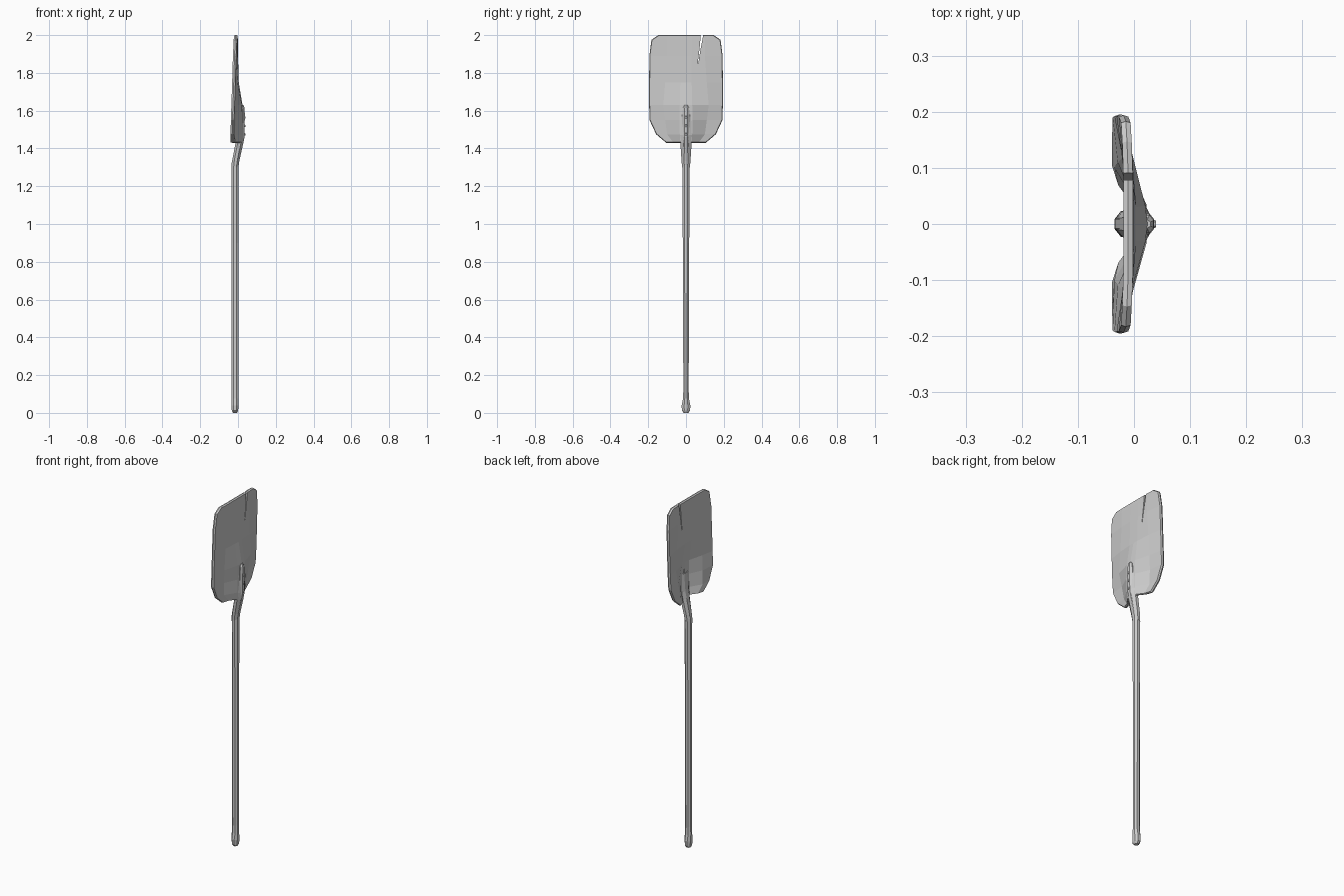
import bpy, bmesh, math
from mathutils import Matrix

if "Cube" in bpy.data.objects:
    bpy.data.objects.remove(bpy.data.objects["Cube"])


def finish(bm, name):
    bmesh.ops.recalc_face_normals(bm, faces=bm.faces)
    me = bpy.data.meshes.new(name)
    bm.to_mesh(me)
    bm.free()
    ob = bpy.data.objects.new(name, me)
    bpy.context.collection.objects.link(ob)
    return ob


def loft(name, sections, sides=8):
    """Faceted tube through (z, centre x, radius x, radius y) sections."""
    bm = bmesh.new()
    k = 1 / math.cos(math.pi / sides)
    rings = []
    for z, cx, rx, ry in sections:
        angles = [(i + .5) * math.tau / sides for i in range(sides)]
        rings.append([bm.verts.new((cx + rx * k * math.cos(a), ry * k * math.sin(a), z)) for a in angles])
    for a, b in zip(rings, rings[1:]):
        for i in range(sides):
            j = (i + 1) % sides
            bm.faces.new((a[i], a[j], b[j], b[i]))
    bm.faces.new(rings[0][::-1])
    bm.faces.new(rings[-1])
    return finish(bm, name)


# wooden handle: knob, long shaft, kink behind the blade, rounded tip
loft("handle", [
    (0.0, -.016, .011, .012), (.012, -.016, .017, .022), (.04, -.016, .018, .023),
    (.075, -.016, .019, .016), (.12, -.016, .018, .014), (.9, -.016, .018, .017),
    (1.32, -.015, .019, .020), (1.46, .014, .021, .021), (1.58, .020, .016, .020),
    (1.615, .022, .013, .016), (1.63, .020, .009, .008)])

# steel socket hugging the kink of the handle
loft("socket", [
    (1.30, -.016, .018, .021), (1.34, -.011, .019, .024), (1.43, .007, .020, .030),
    (1.47, .012, .018, .034), (1.57, .014, .013, .035)])

# scooped blade: z, back-face x at four columns, y of the columns
rows = [
    (2.000, (-.002, -.002, -.002, -.004), (0, .03, .09, .147)),
    (1.975, (-.001, -.001, -.002, -.006), (0, .03, .10, .183)),
    (1.890, (.000, .000, -.002, -.010), (0, .03, .10, .194)),
    (1.750, (.004, .004, -.002, -.014), (0, .03, .11, .195)),
    (1.630, (.024, .020, -.002, -.018), (0, .033, .12, .195)),
    (1.550, (.026, .022, -.012, -.021), (0, .035, .11, .193)),
    (1.475, (.026, .021, -.018, -.022), (0, .033, .10, .158)),
    (1.430, (.024, .018, -.011, -.022), (0, .030, .07, .105))]
bm = bmesh.new()
grid = []
for z, xs, ys in rows:
    pts = [(xs[i], -ys[i]) for i in (3, 2, 1)] + [(xs[i], ys[i]) for i in range(4)]
    grid.append([bm.verts.new((x, y, z)) for x, y in pts])
for a, b in zip(grid, grid[1:]):
    for i in range(6):
        bm.faces.new((a[i], a[i + 1], b[i + 1], b[i]))

# give the plate thickness towards the hollow side
back = list(bm.faces)
rim = [e for e in bm.edges if e.is_boundary]
copy = bmesh.ops.duplicate(bm, geom=list(bm.verts) + list(bm.edges) + back)
vmap = copy["vert_map"]
for row in grid:
    for v in row:
        vmap[v].co.x -= .017
mids = {}
for e in rim:
    for v in e.verts:
        if v not in mids:
            mids[v] = bm.verts.new(v.co + (vmap[v].co - v.co) * .5)
            for w in (v, vmap[v]):
                w.co.y *= .985
                w.co.z = 1.72 + (w.co.z - 1.72) * .99
for e in rim:
    a, b = e.verts
    bm.faces.new((a, b, mids[b], mids[a]))
    bm.faces.new((mids[a], mids[b], vmap[b], vmap[a]))
blade = finish(bm, "blade")

# wedge cutter for the crack in the leading edge
bm = bmesh.new()
outline = [(.080, 2.02), (.095, 2.02), (.076, 1.92), (.064, 1.845), (.062, 1.85), (.072, 1.93)]
lo = [bm.verts.new((-.08, y, z)) for y, z in outline]
hi = [bm.verts.new((.08, y, z)) for y, z in outline]
bm.faces.new(lo)
bm.faces.new(hi[::-1])
for i in range(len(outline)):
    j = (i + 1) % len(outline)
    bm.faces.new((lo[i], hi[i], hi[j], lo[j]))
cutter = finish(bm, "crack_cutter")
cutter.hide_render = True
cutter.hide_set(True)
cut = blade.modifiers.new("crack", 'BOOLEAN')
cut.operation = 'DIFFERENCE'
cut.solver = 'EXACT'
cut.object = cutter

# three rivets down the back of the handle
for n, z in enumerate((1.475, 1.52, 1.565)):
    bm = bmesh.new()
    m = Matrix.Translation((.035, 0, z)) @ Matrix.Rotation(math.pi / 2, 4, 'Y')
    bmesh.ops.create_cone(bm, cap_ends=True, segments=6, radius1=.009, radius2=.006, depth=.008, matrix=m)
    finish(bm, f"rivet_{n + 1}")
